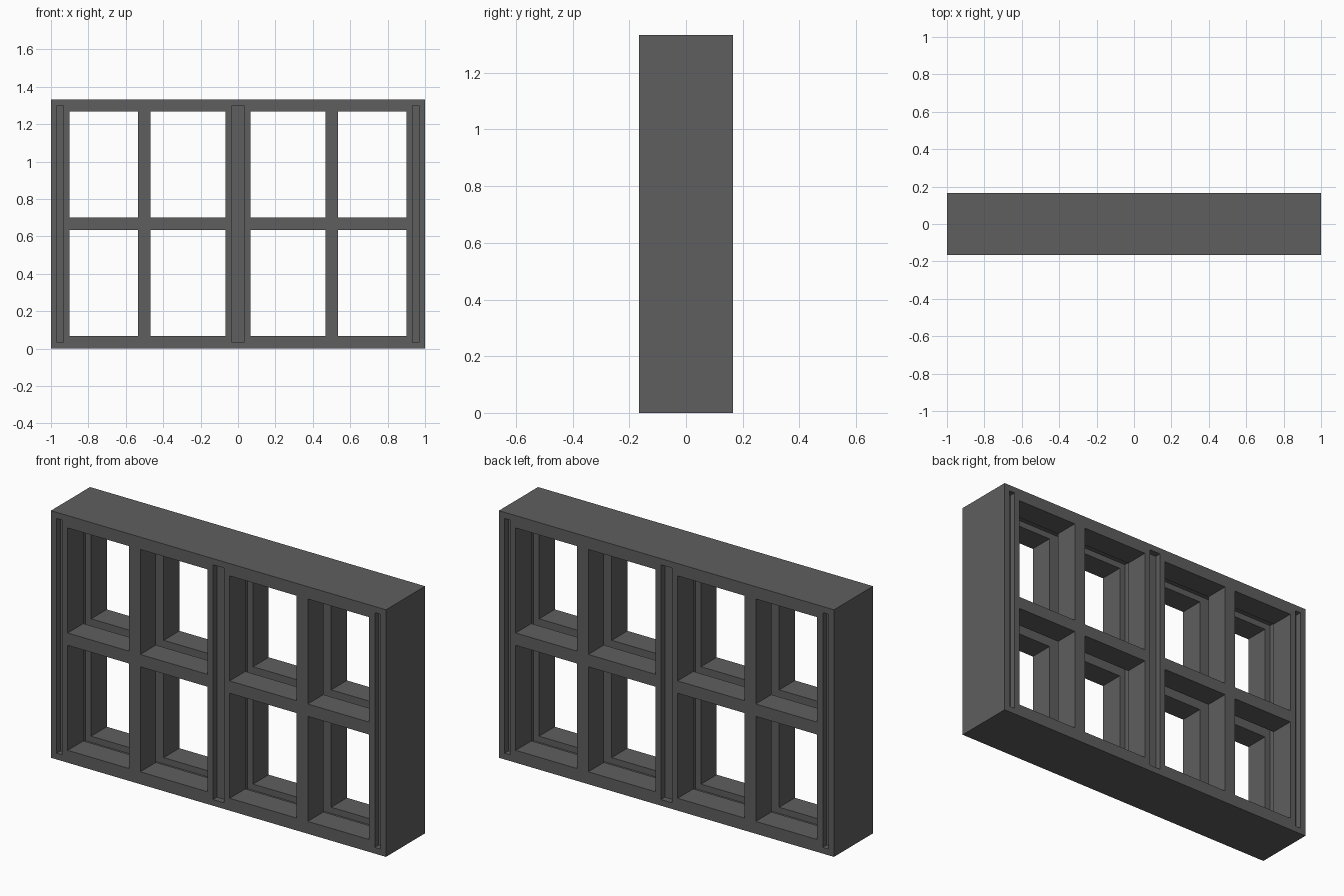
import bpy

if "Cube" in bpy.data.objects:
    bpy.data.objects.remove(bpy.data.objects["Cube"])

U = 1 / 30  # one design unit: the window is 60 x 10 x 40 units

grey = bpy.data.materials.new("dark_grey")
grey.diffuse_color = (0.113, 0.113, 0.113, 1)
grey.use_nodes = True
grey.node_tree.nodes["Principled BSDF"].inputs["Base Color"].default_value = grey.diffuse_color


def box(name, x, y, z):
    """Box from (min, max) ranges given in design units."""
    (x0, x1), (y0, y1), (z0, z1) = x, y, z
    verts = [(a * U, b * U, c * U) for c in (z0, z1)
             for a, b in ((x0, y0), (x1, y0), (x1, y1), (x0, y1))]
    faces = [(3, 2, 1, 0), (4, 5, 6, 7), (0, 1, 5, 4),
             (1, 2, 6, 5), (2, 3, 7, 6), (3, 0, 4, 7)]
    me = bpy.data.meshes.new(name)
    me.from_pydata(verts, [], faces)
    me.materials.append(grey)
    ob = bpy.data.objects.new(name, me)
    bpy.context.collection.objects.link(ob)
    return ob


def cut(target, x, y, z):
    """Subtract a box from the target."""
    cutter = box("cutter", x, y, z)
    cutter.hide_render = True
    mod = target.modifiers.new("cut", 'BOOLEAN')
    mod.operation = 'DIFFERENCE'
    mod.solver = 'EXACT'
    mod.object = cutter
    bpy.context.view_layer.objects.active = target
    bpy.ops.object.modifier_apply(modifier=mod.name)
    bpy.data.objects.remove(cutter)


# Outer frame with centre post
frame = box("window_frame", (-30, 30), (-5, 5), (0, 40))

# Two openings, each with a glass channel running round the inside
for x0, x1 in ((-27, -2), (2, 27)):
    cut(frame, (x0, x1), (-6, 6), (2, 38))
    cut(frame, (x0 - 1, x1 + 1), (-1, 1), (1, 39))

# Shallow upright slots on both faces
for x in ((-29, -28), (-1, 1), (28, 29)):
    for y in ((-6, -4), (4, 6)):
        cut(frame, x, y, (1, 39))

# Glazing bars in front of and behind the glass channel
for face, y in (("front", (-5, -1)), ("back", (1, 5))):
    for side, s in (("left", -1), ("right", 1)):
        box(f"{face}_{side}_upright_bar", (15 * s - 1, 15 * s + 1), y, (2, 38))
        for part, a, b in (("inner", 2, 14), ("outer", 16, 27)):
            box(f"{face}_{side}_{part}_cross_bar", sorted((a * s, b * s)), y, (19, 21))
